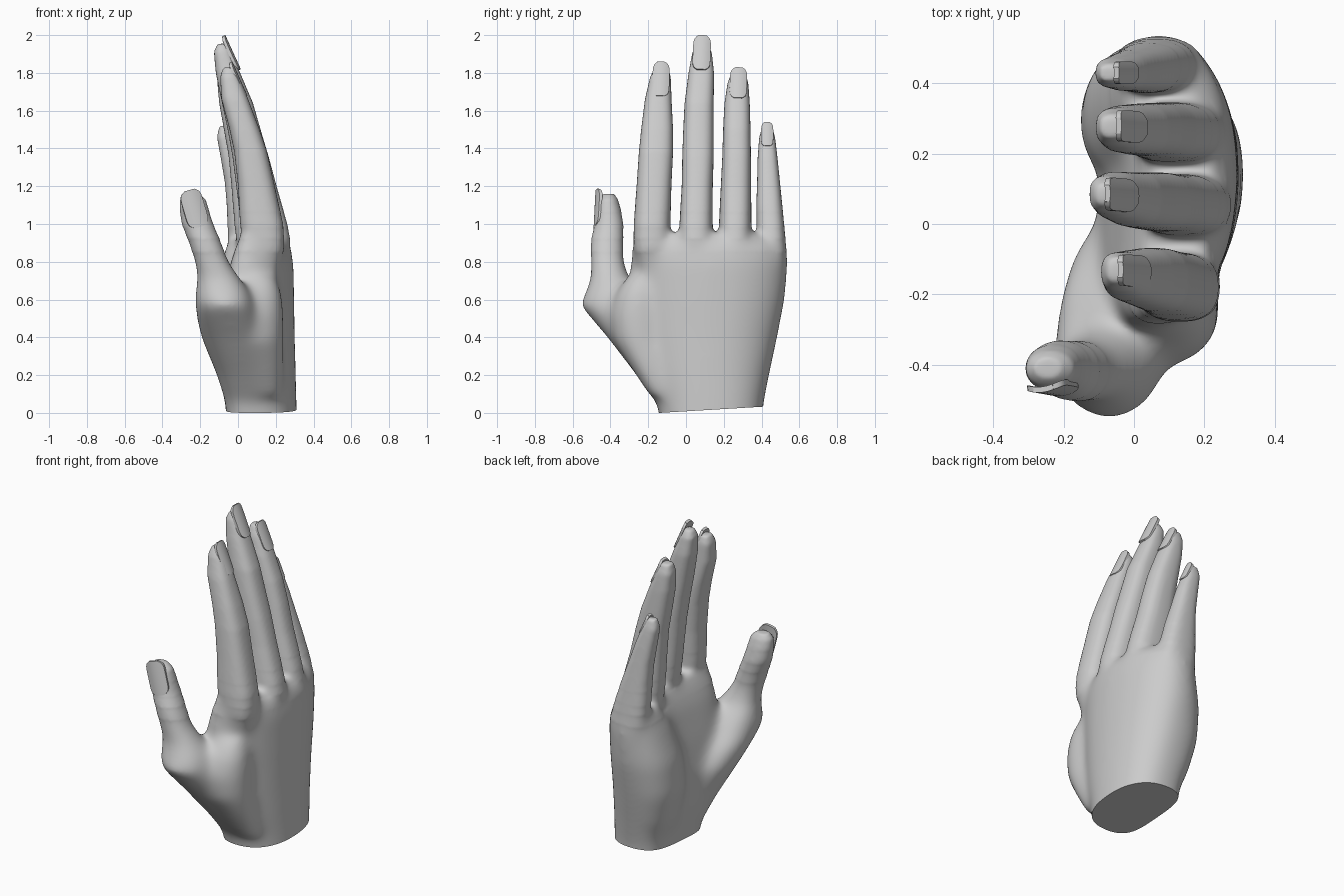
import bpy, bmesh, math
from mathutils import Vector

SEG = 28
hand = bmesh.new()


def loft(rings, power=2.6, bend=0.0, bend_y=0.15):
    """Loft level cross-sections given as (z, y_min, y_max, x_min, x_max)."""
    loops = []
    for z, y0, y1, x0, x1 in rings:
        loop = []
        for i in range(SEG):
            a = 2 * math.pi * i / SEG
            c, s = math.cos(a), math.sin(a)
            x = (x0 + x1) / 2 + (x1 - x0) / 2 * math.copysign(abs(c) ** (2 / power), c)
            y = (y0 + y1) / 2 + (y1 - y0) / 2 * math.copysign(abs(s) ** (2 / power), s)
            loop.append(hand.verts.new((x - bend * (y - bend_y) ** 2, y, z)))
        loops.append(loop)
    for lo, hi in zip(loops, loops[1:]):
        for i in range(SEG):
            j = (i + 1) % SEG
            hand.faces.new((lo[i], lo[j], hi[j], hi[i]))
    hand.faces.new(loops[0][::-1])
    hand.faces.new(loops[-1])


# Palm and wrist, arched across the back
loft([(-0.1, -0.13, 0.40, -0.055, 0.315), (0.05, -0.155, 0.412, -0.065, 0.312),
      (0.2, -0.22, 0.442, -0.09, 0.308), (0.4, -0.275, 0.485, -0.10, 0.303),
      (0.6, -0.295, 0.525, -0.065, 0.3), (0.8, -0.295, 0.543, -0.02, 0.295),
      (0.88, -0.285, 0.533, 0.01, 0.28), (0.95, -0.265, 0.40, 0.05, 0.23)],
     power=2.7, bend=0.45)

# Heel of the palm below the little finger
loft([(-0.1, 0.14, 0.36, 0.0, 0.2), (0.04, 0.12, 0.38, -0.05, 0.2),
      (0.2, 0.1, 0.44, -0.11, 0.2), (0.4, 0.1, 0.48, -0.157, 0.2),
      (0.6, 0.12, 0.513, -0.147, 0.2), (0.8, 0.18, 0.53, -0.09, 0.2),
      (0.92, 0.3, 0.52, -0.05, 0.18)], power=2.2)

# Thumb with its muscle
loft([(-0.1, -0.12, 0.15, -0.04, 0.2), (0.05, -0.155, 0.12, -0.068, 0.2),
      (0.2, -0.265, 0.08, -0.115, 0.2), (0.4, -0.42, 0.02, -0.197, 0.16),
      (0.5, -0.505, -0.08, -0.222, 0.12), (0.57, -0.565, -0.17, -0.23, 0.09),
      (0.65, -0.53, -0.24, -0.228, 0.06), (0.72, -0.505, -0.3, -0.217, 0.01),
      (0.8, -0.512, -0.325, -0.232, -0.045), (0.9, -0.51, -0.328, -0.262, -0.085),
      (1.0, -0.485, -0.33, -0.3, -0.13), (1.08, -0.475, -0.345, -0.31, -0.155),
      (1.13, -0.465, -0.36, -0.308, -0.17), (1.16, -0.44, -0.38, -0.285, -0.205)], power=2.1)

# Web joining the thumb to the back of the hand
loft([(0.08, -0.19, -0.05, 0.08, 0.24), (0.25, -0.3, -0.08, 0.03, 0.247),
      (0.38, -0.385, -0.1, -0.04, 0.245), (0.52, -0.405, -0.1, -0.06, 0.243),
      (0.63, -0.375, -0.12, -0.04, 0.235), (0.73, -0.31, -0.16, 0.02, 0.2)], power=2.0)

# Index finger
loft([(0.72, -0.24, -0.12, 0.1, 0.2), (0.87, -0.28, -0.08, 0.03, 0.25),
      (1.0, -0.277, -0.082, 0.01, 0.24),
      (1.2, -0.262, -0.077, 0.0, 0.195), (1.38, -0.25, -0.068, -0.02, 0.155),
      (1.5, -0.238, -0.068, -0.045, 0.115), (1.66, -0.218, -0.076, -0.088, 0.055),
      (1.78, -0.19, -0.08, -0.095, 0.005), (1.83, -0.165, -0.095, -0.078, -0.018)])

# Middle finger
loft([(0.75, 0.0, 0.11, 0.1, 0.23), (0.9, -0.04, 0.145, 0.03, 0.283),
      (1.0, -0.035, 0.142, 0.015, 0.262),
      (1.2, -0.023, 0.142, -0.01, 0.205), (1.36, -0.02, 0.147, -0.03, 0.162),
      (1.5, -0.015, 0.147, -0.055, 0.12), (1.64, -0.008, 0.147, -0.085, 0.08),
      (1.8, 0.013, 0.149, -0.118, 0.012), (1.91, 0.033, 0.137, -0.128, -0.035),
      (1.955, 0.055, 0.115, -0.11, -0.055)])

# Ring finger
loft([(0.75, 0.21, 0.32, 0.08, 0.22), (0.9, 0.172, 0.347, -0.01, 0.265),
      (1.0, 0.174, 0.347, -0.02, 0.24),
      (1.2, 0.184, 0.345, -0.035, 0.18), (1.36, 0.192, 0.344, -0.05, 0.14),
      (1.5, 0.196, 0.342, -0.075, 0.1), (1.64, 0.203, 0.338, -0.1, 0.045),
      (1.75, 0.22, 0.33, -0.11, 0.0), (1.81, 0.245, 0.31, -0.097, -0.03)])

# Little finger
loft([(0.68, 0.42, 0.48, 0.02, 0.12), (0.82, 0.375, 0.537, -0.05, 0.2),
      (0.93, 0.373, 0.527, -0.055, 0.175),
      (1.1, 0.372, 0.51, -0.06, 0.12), (1.22, 0.376, 0.498, -0.07, 0.078),
      (1.35, 0.379, 0.485, -0.092, 0.035), (1.46, 0.387, 0.472, -0.112, -0.01),
      (1.52, 0.405, 0.455, -0.1, -0.04)])

# Fuse the overlapping parts into one smooth skin
bmesh.ops.recalc_face_normals(hand, faces=hand.faces)
mesh = bpy.data.meshes.new("hand_source")
hand.to_mesh(mesh)
hand.free()
skin = bpy.data.objects.new("hand", mesh)
bpy.context.collection.objects.link(skin)
remesh = skin.modifiers.new("fuse", 'REMESH')
remesh.mode = 'VOXEL'
remesh.voxel_size = 0.0095
soften = skin.modifiers.new("soften", 'SMOOTH')
soften.factor = 0.5
soften.iterations = 10
fused = bpy.data.meshes.new_from_object(skin.evaluated_get(bpy.context.evaluated_depsgraph_get()))
skin.modifiers.clear()

# Extra smoothing, strongest low on the palm, melts the joins together
bm = bmesh.new()
bm.from_mesh(fused)
for top, repeats in ((1.06, 10), (0.98, 15), (0.92, 30), (0.85, 35)):
    low = [v for v in bm.verts if v.co.z < top]
    for _ in range(repeats):
        bmesh.ops.smooth_vert(bm, verts=low, factor=0.5,
                              use_axis_x=True, use_axis_y=True, use_axis_z=True)

# Slanted flat cut at the wrist
cut = bmesh.ops.bisect_plane(bm, geom=bm.verts[:] + bm.edges[:] + bm.faces[:],
                             plane_co=(0, -0.14, 0.0), plane_no=(0, -0.06, 1), clear_inner=True)
rim = [e for e in cut["geom_cut"] if isinstance(e, bmesh.types.BMEdge)]
bmesh.ops.edgeloop_fill(bm, edges=rim)
bmesh.ops.recalc_face_normals(bm, faces=bm.faces)
bm.to_mesh(fused)
bm.free()
skin.data = fused


def nail(name, base, tip, half, out):
    """Rounded, gently arched nail plate from base to tip."""
    base, tip, out = Vector(base), Vector(tip), Vector(out).normalized()
    side = (tip - base).cross(out).normalized()
    normal = side.cross(tip - base).normalized()
    rows, cols = 16, 8
    bm = bmesh.new()
    grid = []
    for r in range(rows + 1):
        v = 0.5 - 0.5 * math.cos(math.pi * r / rows)
        w = half * max(0.5, (1 - abs(2 * v - 1) ** 6) ** 0.4)
        row = []
        for c in range(cols + 1):
            u = (2 * c / cols - 1) * w
            row.append(bm.verts.new(base.lerp(tip, v) + side * u - normal * (u * u / half * 0.25)))
        grid.append(row)
    for a, b in zip(grid, grid[1:]):
        for c in range(cols):
            bm.faces.new((a[c], a[c + 1], b[c + 1], b[c]))
    thick = bmesh.ops.extrude_face_region(bm, geom=bm.faces[:])
    for v in thick["geom"]:
        if isinstance(v, bmesh.types.BMVert):
            v.co -= normal * 0.016
    bmesh.ops.recalc_face_normals(bm, faces=bm.faces)
    me = bpy.data.meshes.new(name)
    bm.to_mesh(me)
    bm.free()
    ob = bpy.data.objects.new(name, me)
    bpy.context.collection.objects.link(ob)
    return ob


# Nails
parts = [
    skin,
    nail("index_nail", (0.05, -0.135, 1.68), (-0.03, -0.13, 1.86), 0.045, (1, 0, 0)),
    nail("middle_nail", (0.015, 0.08, 1.82), (-0.067, 0.087, 2.0), 0.047, (1, 0, 0)),
    nail("ring_nail", (0.04, 0.275, 1.67), (-0.035, 0.28, 1.83), 0.045, (1, 0, 0)),
    nail("little_nail", (0.014, 0.43, 1.415), (-0.042, 0.43, 1.54), 0.032, (1, 0, 0)),
    nail("thumb_nail", (-0.2, -0.488, 0.985), (-0.257, -0.478, 1.18), 0.058, (0.15, -1, 0)),
]

# Smooth shading that keeps the wrist rim and nail edges crisp
bpy.ops.object.select_all(action='DESELECT')
for ob in parts:
    ob.select_set(True)
bpy.context.view_layer.objects.active = skin
bpy.ops.object.shade_smooth_by_angle(angle=math.radians(40))
